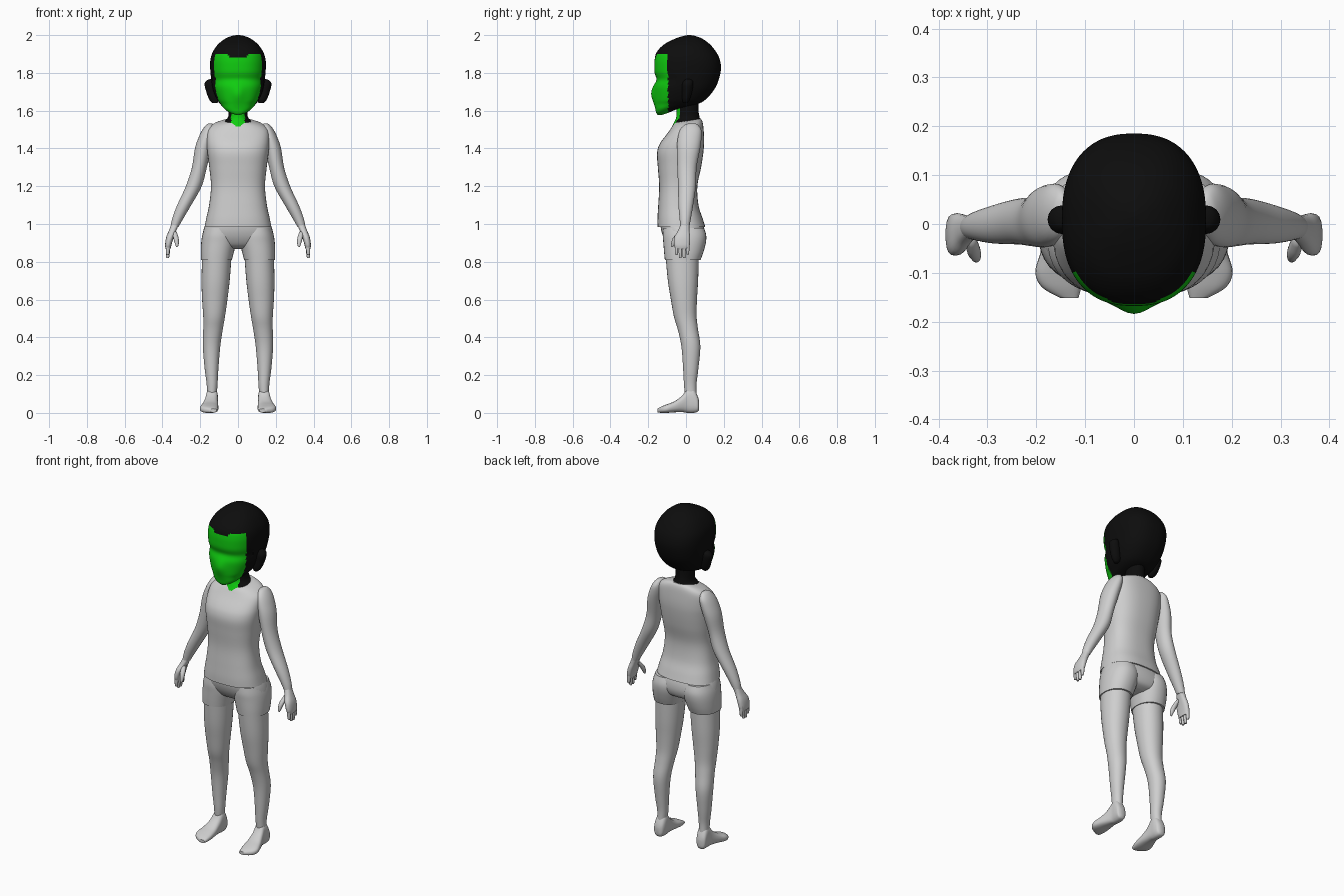
import bpy, bmesh, math
from mathutils import Vector


def material(name, rgb):
    m = bpy.data.materials.new(name)
    m.diffuse_color = (*rgb, 1)
    return m


GREY = material("pale grey", (0.62, 0.62, 0.62))
BLACK = material("black", (0.004, 0.004, 0.004))
GREEN = material("green", (0.005, 0.6, 0.005))


def spline(rows, steps):
    """Catmull-Rom interpolation of a list of number rows."""
    out = []
    for i in range(len(rows) - 1):
        p = [rows[max(i - 1, 0)], rows[i], rows[i + 1], rows[min(i + 2, len(rows) - 1)]]
        for s in range(steps):
            t = s / steps
            out.append([0.5 * (2 * b + (c - a) * t + (2 * a - 5 * b + 4 * c - d) * t * t
                               + (3 * b - a - 3 * c + d) * t ** 3) for a, b, c, d in zip(*p)])
    return out + [list(rows[-1])]


def loft(name, rows, mats=(GREY,), seg=32, steps=4, power=2.0, axis="z", side=1,
         warp=None, paint=None):
    """Skin through rows of (position, a0, a1, b0, b1) spans across the axis."""
    bm = bmesh.new()
    rings = []
    for h, a0, a1, b0, b1 in spline(rows, steps):
        ring = []
        for k in range(seg):
            t = 2 * math.pi * k / seg
            c, s = math.cos(t), math.sin(t)
            a = (a0 + a1) / 2 + (a1 - a0) / 2 * math.copysign(abs(c) ** (2 / power), c)
            b = (b0 + b1) / 2 + (b1 - b0) / 2 * math.copysign(abs(s) ** (2 / power), s)
            p = Vector((a, b, h)) if axis == "z" else Vector((a, h, b))
            if warp:
                p = warp(p)
            ring.append(bm.verts.new((p.x * side, p.y, p.z)))
        rings.append(ring)
    for r, q in zip(rings, rings[1:]):
        for k in range(seg):
            n = (k + 1) % seg
            bm.faces.new((r[k], r[n], q[n], q[k]))
    bm.faces.new(rings[0])
    bm.faces.new(rings[-1])
    bmesh.ops.recalc_face_normals(bm, faces=bm.faces)
    if paint:
        for f in bm.faces:
            f.material_index = int(paint(f.calc_center_median()))
    me = bpy.data.meshes.new(name)
    bm.to_mesh(me)
    bm.free()
    ob = bpy.data.objects.new(name, me)
    bpy.context.collection.objects.link(ob)
    for m in mats:
        me.materials.append(m)
    bpy.context.view_layer.objects.active = ob
    ob.select_set(True)
    bpy.ops.object.shade_smooth_by_angle(angle=math.radians(50))
    ob.select_set(False)
    return ob


def sym(z, w, y0, y1):
    return (z, -w, w, y0, y1)


# Head: rounded skull, pointed nose ridge, green face mask
def nose(p):
    if p.y < -0.06:
        p.y -= 0.016 * math.exp(-(p.x / 0.035) ** 2 - ((p.z - 1.69) / 0.045) ** 2)
        p.y += 0.012 * math.exp(-((p.z - 1.765) / 0.025) ** 2)
    return p


def is_face(c):
    hairline = 1.88 if abs(c.x) < 0.05 else 1.9
    return c.y < -0.095 and c.z < hairline and not (c.z > 1.83 and abs(c.x) > 0.125)


loft("head", [sym(1.578, 0.012, -0.15, -0.125), sym(1.59, 0.045, -0.158, -0.09),
              sym(1.61, 0.072, -0.162, -0.04), sym(1.635, 0.094, -0.166, 0.06),
              sym(1.66, 0.112, -0.168, 0.105), sym(1.71, 0.132, -0.168, 0.148),
              sym(1.76, 0.141, -0.167, 0.172), sym(1.82, 0.147, -0.168, 0.185),
              sym(1.87, 0.146, -0.166, 0.179), sym(1.91, 0.134, -0.155, 0.16),
              sym(1.95, 0.107, -0.117, 0.128), sym(1.98, 0.069, -0.06, 0.088),
              sym(1.995, 0.035, -0.015, 0.05), sym(2.0, 0.008, 0.01, 0.025)],
     (BLACK, GREEN), seg=96, steps=7, power=2.4, warp=nose, paint=is_face)

# Neck with green throat patch
loft("neck", [sym(1.515, 0.088, -0.075, 0.085), sym(1.54, 0.075, -0.062, 0.08),
              sym(1.565, 0.053, -0.052, 0.072), sym(1.61, 0.049, -0.05, 0.066),
              sym(1.7, 0.05, -0.05, 0.07)],
     (BLACK, GREEN), seg=48, steps=6, paint=lambda c: c.y < -0.025 and abs(c.x) < 0.036)


# Shirt, collar higher at the back
def collar(p):
    p.z += 0.17 * p.y * min(max((p.z - 1.42) / 0.1, 0), 1)
    return p


loft("shirt", [sym(0.985, 0.177, -0.151, 0.102), sym(1.03, 0.168, -0.151, 0.088),
               sym(1.1, 0.153, -0.147, 0.066), sym(1.2, 0.143, -0.142, 0.06),
               sym(1.3, 0.152, -0.149, 0.08), sym(1.38, 0.162, -0.153, 0.092),
               sym(1.44, 0.166, -0.132, 0.096), sym(1.5, 0.16, -0.093, 0.092),
               sym(1.53, 0.125, -0.073, 0.086), sym(1.545, 0.08, -0.06, 0.078)],
     seg=48, steps=5, power=2.5, warp=collar)

# Shorts hips
loft("shorts_hips", [sym(0.868, 0.06, -0.055, 0.05), sym(0.885, 0.14, -0.09, 0.085),
                     sym(0.92, 0.186, -0.115, 0.1), sym(0.96, 0.185, -0.13, 0.1),
                     sym(1.0, 0.172, -0.136, 0.09)], power=2.4)

for s, tag in ((1, "right"), (-1, "left")):
    # Ear
    loft(tag + "_ear", [(1.64, 0.11, 0.135, -0.015, 0.005), (1.66, 0.1, 0.153, -0.02, 0.02),
                        (1.7, 0.11, 0.168, -0.02, 0.032), (1.74, 0.12, 0.177, -0.02, 0.038),
                        (1.76, 0.13, 0.166, -0.01, 0.034), (1.767, 0.135, 0.15, 0.0, 0.02)],
         (BLACK,), seg=16, side=s)
    # Shorts leg
    loft(tag + "_shorts_leg", [(0.81, 0.032, 0.196, -0.112, 0.077), (0.85, 0.022, 0.197, -0.116, 0.092),
                               (0.9, 0.01, 0.195, -0.12, 0.105), (0.94, 0.01, 0.189, -0.123, 0.107),
                               (0.98, 0.02, 0.177, -0.12, 0.095)], power=2.2, side=s)
    # Leg down to the ankle
    loft(tag + "_leg", [(0.04, 0.118, 0.165, 0.0, 0.06), (0.14, 0.109, 0.165, -0.01, 0.055),
                        (0.23, 0.104, 0.176, -0.015, 0.065), (0.35, 0.094, 0.186, -0.024, 0.076),
                        (0.44, 0.081, 0.184, -0.043, 0.064), (0.51, 0.069, 0.184, -0.064, 0.056),
                        (0.6, 0.056, 0.19, -0.08, 0.058), (0.7, 0.044, 0.193, -0.096, 0.064),
                        (0.83, 0.034, 0.19, -0.108, 0.068)], side=s, power=2.1)
    # Foot, heel to toe, sole flat and slightly splayed
    loft(tag + "_foot", [(0.07, 0.128, 0.15, 0.02, 0.06), (0.062, 0.113, 0.167, 0.006, 0.088),
                         (0.04, 0.106, 0.17, 0.0, 0.128), (0.01, 0.106, 0.17, 0.0, 0.13),
                         (-0.02, 0.106, 0.178, 0.004, 0.092), (-0.06, 0.104, 0.192, 0.003, 0.062),
                         (-0.1, 0.104, 0.202, 0.0, 0.046), (-0.13, 0.108, 0.188, 0.0, 0.034),
                         (-0.152, 0.114, 0.15, 0.003, 0.022)],
         axis="y", seg=24, power=2.6, side=s)
    # Arm
    loft(tag + "_arm", [(0.985, 0.315, 0.357, -0.03, 0.018), (1.03, 0.289, 0.348, -0.034, 0.026),
                        (1.1, 0.248, 0.322, -0.04, 0.038), (1.2, 0.192, 0.276, -0.042, 0.052),
                        (1.3, 0.165, 0.244, -0.046, 0.056), (1.4, 0.142, 0.228, -0.048, 0.075),
                        (1.46, 0.128, 0.208, -0.043, 0.082), (1.5, 0.125, 0.188, -0.03, 0.08),
                        (1.526, 0.13, 0.167, -0.005, 0.062), (1.533, 0.14, 0.152, 0.02, 0.045)],
         side=s)
    # Palm
    loft(tag + "_palm", [(0.868, 0.357, 0.383, -0.055, 0.012), (0.89, 0.352, 0.386, -0.064, 0.02),
                         (0.93, 0.34, 0.38, -0.062, 0.022), (0.965, 0.327, 0.366, -0.042, 0.018),
                         (1.0, 0.311, 0.352, -0.028, 0.018)], seg=20, power=2.5, side=s)
    # Four fingers
    for i, (y, tip) in enumerate(((-0.05, 0.835), (-0.03, 0.82), (-0.01, 0.82), (0.009, 0.838))):
        loft(f"{tag}_finger_{i + 1}", [(tip, 0.369, 0.375, y - 0.003, y + 0.003),
                                       (tip + 0.008, 0.363, 0.381, y - 0.008, y + 0.008),
                                       (0.9, 0.357, 0.382, y - 0.01, y + 0.01)],
             seg=10, steps=3, side=s)
    # Thumb
    loft(tag + "_thumb", [(0.878, 0.321, 0.328, -0.077, -0.07), (0.89, 0.314, 0.332, -0.079, -0.06),
                          (0.925, 0.314, 0.342, -0.07, -0.04), (0.96, 0.325, 0.348, -0.04, -0.015)],
         seg=12, steps=3, side=s)
